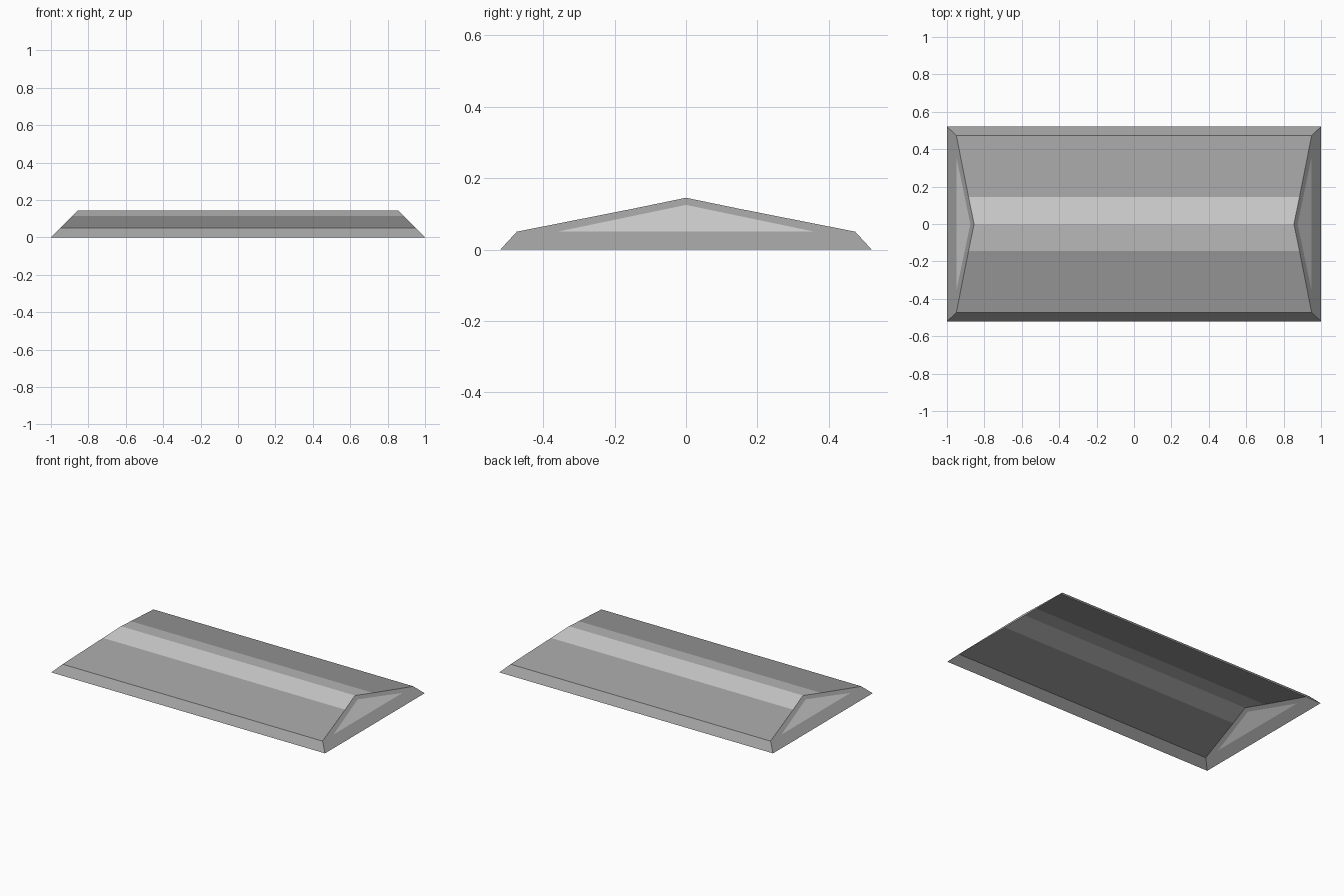
import bpy

if "Cube" in bpy.data.objects:
    bpy.data.objects.remove(bpy.data.objects["Cube"])

# Half-profile stations (y, z): base, eave, edge of ridge cap, ridge
BASE, EAVE, CAP, RIDGE = (0.52, 0.0), (0.474, 0.05), (0.145, 0.115), (0.0, 0.145)

dark = bpy.data.materials.new("dark_grey")
dark.diffuse_color = (0.36, 0.36, 0.36, 1)
dark.use_nodes = True
dark.node_tree.nodes["Principled BSDF"].inputs["Base Color"].default_value = dark.diffuse_color
light = bpy.data.materials.new("light_grey")
light.diffuse_color = (0.75, 0.75, 0.75, 1)
light.use_nodes = True
light.node_tree.nodes["Principled BSDF"].inputs["Base Color"].default_value = light.diffuse_color


def build(name, faces, mat):
    verts, index = [], []
    for f in faces:
        index.append(list(range(len(verts), len(verts) + len(f))))
        verts += f
    me = bpy.data.meshes.new(name)
    me.from_pydata(verts, [], index)
    me.materials.append(mat)
    ob = bpy.data.objects.new(name, me)
    bpy.context.collection.objects.link(ob)
    # Mirror the quarter over both axes, welding shared edges
    mod = ob.modifiers.new("mirror", 'MIRROR')
    mod.use_axis = (True, True, False)
    weld = ob.modifiers.new("weld", 'WELD')
    weld.merge_threshold = 0.0005
    return ob


def end(p):
    """Point on the end, which leans inward at 45 degrees."""
    return (1 - p[1], p[0], p[1])


def strip(a, b):
    """Quarter of a long strip between two profile stations."""
    return [(0, a[0], a[1]), end(a), end(b), (0, b[0], b[1])]


# Lower sloping skirt, open underneath
build("skirt", [strip(BASE, EAVE),
                [end((0, 0)), end((0, 0.05)), end(EAVE), end(BASE)]], dark)

# Shallow roof slopes
build("roof_slopes", [strip(EAVE, CAP)], dark)

# Lighter cap along the ridge
build("ridge_cap", [strip(CAP, RIDGE)], light)

# End gables: dark rim around a light triangular panel
foot, peak = (0.36, 0.05), (0.0, 0.125)
build("gable_rim", [[end(foot), end(peak), end(RIDGE), end(CAP)],
                    [end(foot), end(CAP), end(EAVE)]], dark)
build("gable_panel", [[end((0, 0.05)), end(peak), end(foot)]], light)
